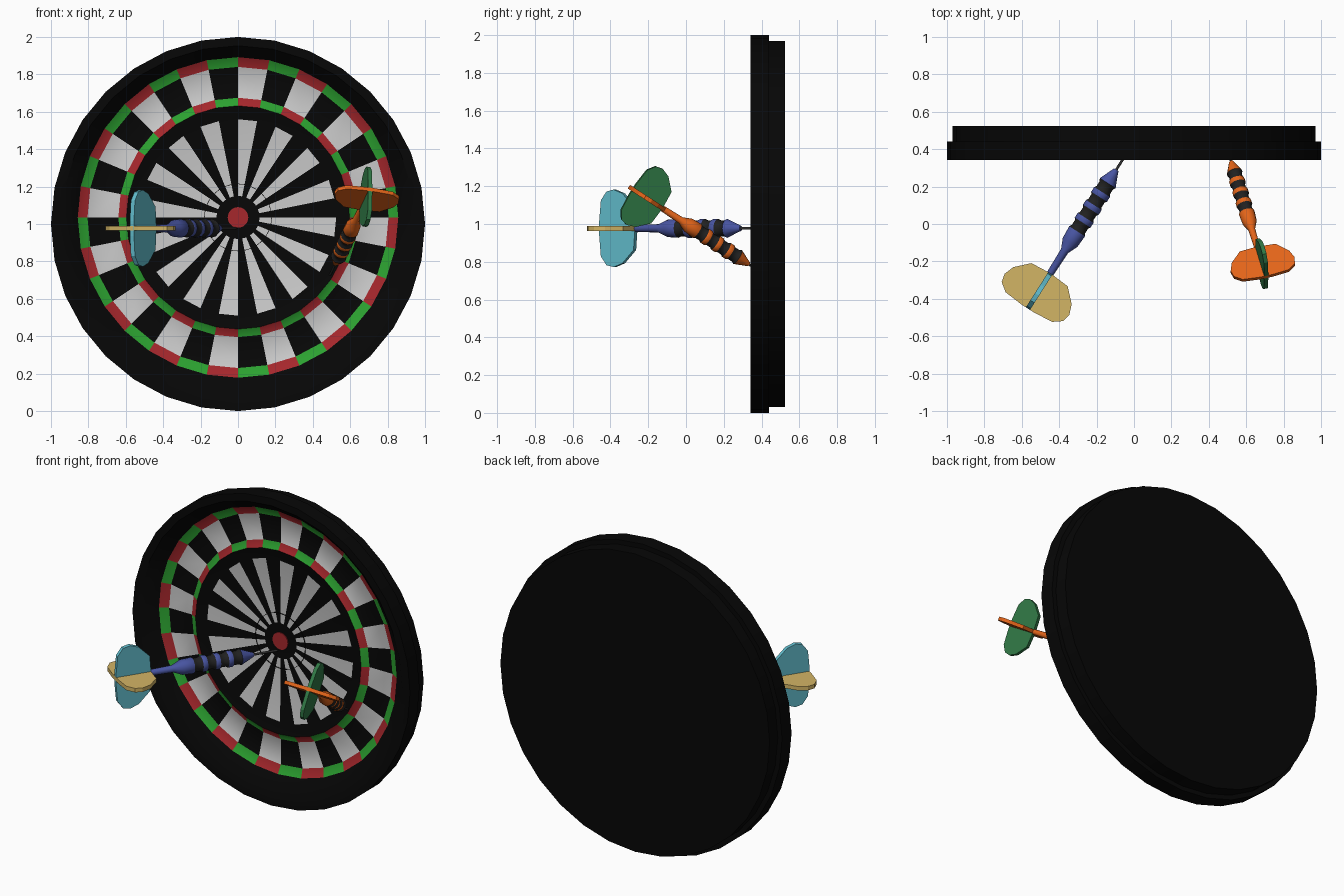
import bpy, bmesh
from math import sin, cos, pi
from mathutils import Vector, Matrix

if "Cube" in bpy.data.objects:
    bpy.data.objects.remove(bpy.data.objects["Cube"])

def mat(name, c):
    m = bpy.data.materials.new(name)
    m.diffuse_color = (*c, 1)
    m.use_nodes = True
    m.node_tree.nodes["Principled BSDF"].inputs["Base Color"].default_value = m.diffuse_color
    return m

BLACK = mat("black", (.002, .002, .002))
WHITE = mat("white", (.75, .75, .75))
RED = mat("red", (.38, .02, .025))
GREEN = mat("green", (.025, .36, .03))
BAND = mat("band", (.015, .015, .015))
BLUE = mat("blue", (.065, .09, .36))
ORANGE = mat("orange", (.78, .13, .01))
CYAN = mat("cyan", (.12, .5, .6))
GOLD = mat("gold", (.65, .46, .13))
DKGREEN = mat("dark_green", (.03, .19, .06))
STEEL = mat("steel", (.03, .03, .03))

def finish(bm, name, mats, smooth=False, matrix=None):
    bmesh.ops.recalc_face_normals(bm, faces=bm.faces)
    me = bpy.data.meshes.new(name)
    bm.to_mesh(me)
    bm.free()
    for m in mats:
        me.materials.append(m)
    ob = bpy.data.objects.new(name, me)
    bpy.context.collection.objects.link(ob)
    if matrix:
        ob.matrix_world = matrix
    if smooth:
        bpy.ops.object.select_all(action='DESELECT')
        ob.select_set(True)
        bpy.context.view_layer.objects.active = ob
        bpy.ops.object.shade_smooth_by_angle(angle=.7)
    return ob

def loft(bm, rings, pick=lambda k, i: 0, caps=(True, True)):
    """Skin successive vertex loops; pick gives the material of strip k, side i."""
    vs = [[bm.verts.new(p) for p in r] for r in rings]
    n = len(rings[0])
    for k in range(len(vs) - 1):
        for i in range(n):
            j = (i + 1) % n
            f = bm.faces.new((vs[k][i], vs[k][j], vs[k + 1][j], vs[k + 1][i]))
            f.material_index = pick(k, i)
    for end, k in zip(caps, (0, -1)):
        if end:
            bm.faces.new(vs[k]).material_index = pick(k if k == 0 else len(vs) - 2, 0)

N = 32
FZ = 1.035   # height of the scoring centre

def circle(r, y, zc):
    return [(r * sin(2 * pi * i / N), y, zc + r * cos(2 * pi * i / N)) for i in range(N)]

# Board body: stepped back, wide rim sloping into a deep recess
bm = bmesh.new()
loft(bm, [circle(.97, .525, 1), circle(.97, .44, 1), circle(1, .44, 1), circle(1, .342, 1),
          circle(.945, .342, 1.008), circle(.857, .41, FZ)], caps=(True, False))
finish(bm, "board_body", [BLACK], True)

# Scoring face: (radius, depth) strips split into coloured sectors
strips = [(.857, .41), (.805, .44), (.64, .44), (.597, .415), (.525, .433), (.115, .44), (.055, .44)]
pairs = [(2, 3), (1, 0), (2, 3), (0, 0), (1, 0), (0, 0)]
bm = bmesh.new()
loft(bm, [circle(r, y, FZ) for r, y in strips], lambda k, i: pairs[k][i % 2], (False, False))
finish(bm, "scoring_face", [BLACK, WHITE, RED, GREEN], True)

# Bullseye and thin divider wire
bm = bmesh.new()
loft(bm, [circle(.055, .445, FZ), circle(.055, .434, FZ)])
finish(bm, "bullseye", [RED])
bm = bmesh.new()
loft(bm, [circle(.178, .44, FZ), circle(.178, .435, FZ), circle(.181, .435, FZ), circle(.181, .44, FZ)],
     caps=(False, False))
finish(bm, "divider_wire", [BLACK])

# Dart profiles: (distance behind the rim plane, radius), four dark grip bands
NEEDLE = [(-.1, .003), (-.08, .007), (.09, .007)]
BARREL = [(.065, .014), (.085, .022), (.15, .05)]
for k in range(7):
    r = .05 if k % 2 else .042
    BARREL += [(.165 + .041 * k, r), (.195 + .041 * k, r)]
BARREL += [(.455, .05), (.525, .046), (.58, .022), (.935, .014)]
FLIGHT = [(.722, .012), (.73, .115), (.80, .185), (.855, .205), (.9, .195), (.935, .148), (.945, .04)]

def lathe(name, prof, mats, pick, m):
    bm = bmesh.new()
    loft(bm, [[(r * cos(2 * pi * i / 12), r * sin(2 * pi * i / 12), s) for i in range(12)]
              for s, r in prof], pick)
    return finish(bm, name, mats, True, m)

def flight(name, material, m):
    side = [(w, s) for s, w in FLIGHT]
    outline = side + [(-w, s) for w, s in reversed(side)]
    bm = bmesh.new()
    loft(bm, [[(w, t, s) for w, s in outline] for t in (-.013, .013)])
    finish(bm, name, [material], False, m)

def dart(name, tip, tail, scale, body, flat_mat, upright_mat):
    tip, tail = Vector(tip), Vector(tail)
    u = (tail - tip).normalized()
    v = (Vector((1, 0, 0)) - u * u.x).normalized()
    m = Matrix((v, u.cross(v), u)).transposed().to_4x4()
    m = Matrix.Translation(tip) @ m @ Matrix.Scale(scale, 4)
    lathe(name + "_needle", NEEDLE, [STEEL], lambda k, i: 0, m)
    # strips 3, 7, 11, 15 are the dark bands, with their leading and trailing steps
    lathe(name + "_barrel", BARREL, [body, BAND],
          lambda k, i: 1 if 2 <= k <= 16 and k % 4 in (2, 3, 0) else 0, m)
    flight(name + "_flat_flight", flat_mat, m)
    flight(name + "_upright_flight", upright_mat, m @ Matrix.Rotation(pi / 2, 4, 'Z'))

dart("blue_dart", (-.06, .345, .977), (-.572, -.46, .977), 1.0, BLUE, GOLD, CYAN)
dart("orange_dart", (.506, .378, .757), (.70, -.26, 1.17), .86, ORANGE, ORANGE, DKGREEN)
